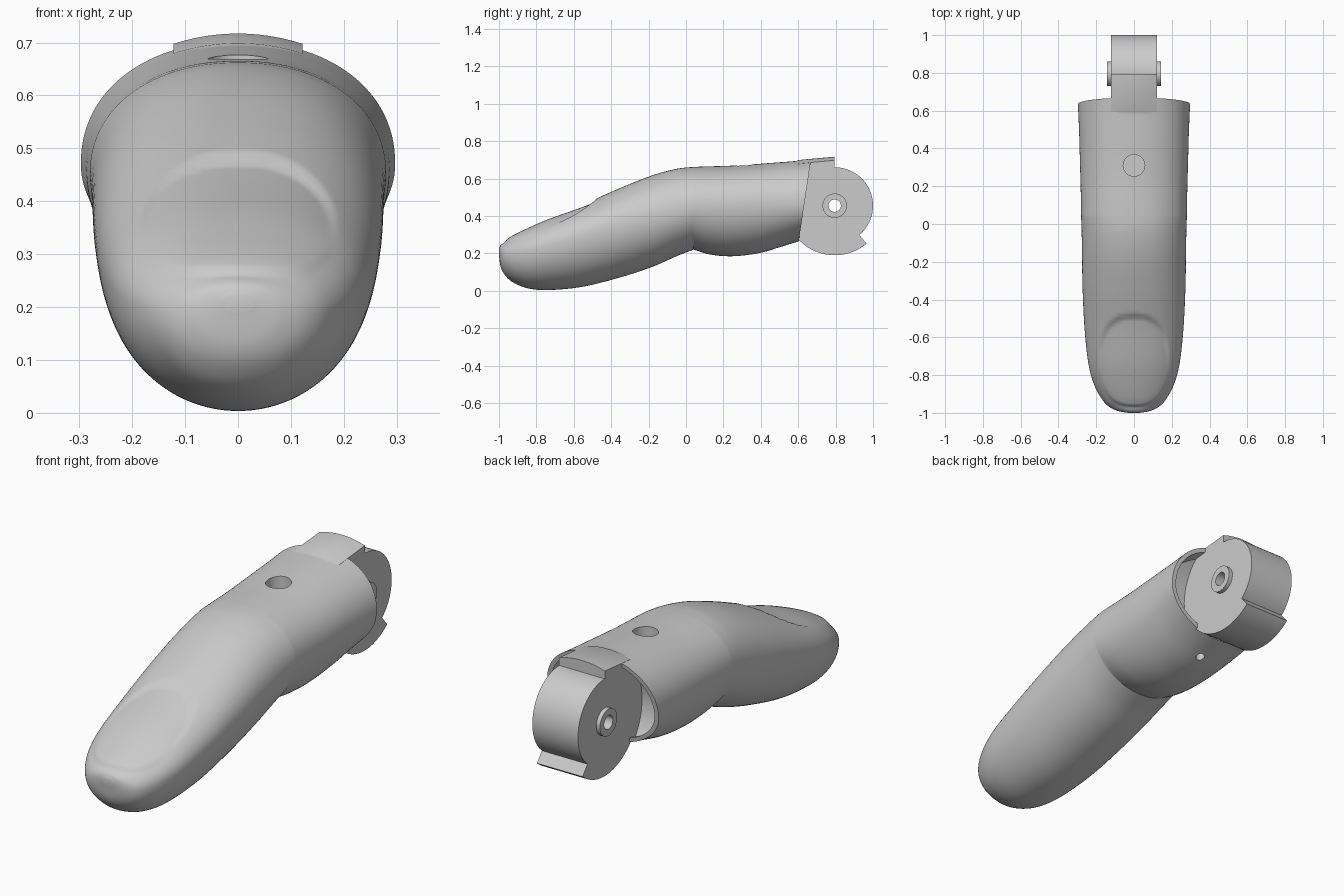
import bpy, bmesh, math

if "Cube" in bpy.data.objects:
    bpy.data.objects.remove(bpy.data.objects["Cube"])

SIDES = 120
HINGE_Y, HINGE_Z = 0.795, 0.455

# Stations along the finger: y, bottom z, top z, half width, z of widest point
TIP = [(-1, .19, .225, .03, .205), (-.99, .125, .245, .085, .19), (-.965, .08, .262, .135, .185),
       (-.92, .042, .292, .175, .195), (-.84, .012, .335, .215, .215), (-.73, .004, .388, .243, .243),
       (-.55, .022, .462, .262, .29), (-.35, .072, .55, .272, .345), (-.18, .128, .617, .275, .39),
       (-.05, .185, .652, .277, .425), (.04, .22, .662, .28, .45)]
BASE = [(.04, .22, .662, .28, .45), (.12, .196, .665, .281, .452), (.22, .185, .668, .283, .455),
        (.32, .188, .674, .286, .46), (.44, .206, .684, .289, .465), (.55, .238, .693, .293, .468),
        (.635, .264, .702, .297, .47)]


def spline(keys, steps):
    """Catmull-Rom samples through the stations."""
    out = []
    for i in range(len(keys) - 1):
        a, b, c, d = keys[max(i - 1, 0)], keys[i], keys[i + 1], keys[min(i + 2, len(keys) - 1)]
        for s in range(steps):
            t = s / steps
            out.append([.5 * (2 * q + (r - p) * t + (2 * p - 5 * q + 4 * r - u) * t * t
                              + (3 * q - p - 3 * r + u) * t ** 3) for p, q, r, u in zip(a, b, c, d)])
    return out + [list(keys[-1])]


def spow(v, e):
    return math.copysign(abs(v) ** e, v)


def nail_offset(x, y):
    """Nail plate: sunk at the cuticle, slightly proud at the free edge."""
    r = (abs(x / .187) ** 2.5 + abs((y + .725) / .247) ** 2.5) ** .4
    m = min(max((1.0 - r) / .08, 0), 1)
    f = (y + .97) / .49
    return m * m * (3 - 2 * m) * (.01 - .027 * f)


def section(st):
    y, bot, top, w, mid = st
    slant = min(max((y - .1) / .5, 0), 1) * .15
    pts = []
    for k in range(SIDES):
        a = 2 * math.pi * k / SIDES
        c, s = math.cos(a), math.sin(a)
        e = 2 / 2.15 if s > 0 else 1.0
        x = w * spow(c, e)
        z = mid + (top - mid if s > 0 else mid - bot) * spow(s, e)
        if s > 0.05:
            z += nail_offset(x, y)
        pts.append((x, y + slant * (z - .48), z))
    return pts


def bridge(name, rings):
    """Skin a list of equal rings into a closed solid."""
    bm = bmesh.new()
    vs = [[bm.verts.new(p) for p in ring] for ring in rings]
    n = len(vs[0])
    for r0, r1 in zip(vs, vs[1:]):
        for k in range(n):
            bm.faces.new((r0[k], r0[(k + 1) % n], r1[(k + 1) % n], r1[k]))
    bm.faces.new(vs[0])
    bm.faces.new(vs[-1])
    bmesh.ops.recalc_face_normals(bm, faces=bm.faces)
    me = bpy.data.meshes.new(name)
    bm.to_mesh(me)
    bm.free()
    ob = bpy.data.objects.new(name, me)
    bpy.context.collection.objects.link(ob)
    return ob


def cylinder(name, r, depth, loc, along_x=True):
    bpy.ops.mesh.primitive_cylinder_add(vertices=64, radius=r, depth=depth, location=loc,
                                        rotation=(0, math.pi / 2 if along_x else 0, 0))
    ob = bpy.context.object
    ob.name = name
    return ob


def combine(target, tool, op):
    """Apply a boolean and discard the tool object."""
    m = target.modifiers.new("bool", 'BOOLEAN')
    m.operation, m.solver, m.object = op, 'EXACT', tool
    bpy.context.view_layer.objects.active = target
    bpy.ops.object.modifier_apply(modifier=m.name)
    bpy.data.objects.remove(tool)


# Fingertip and middle segment, with a crease where they meet
stations = spline(TIP, 12)[:-1] + spline(BASE, 6)
finger = bridge("finger_body", [section(s) for s in stations])

# Socket behind: a round hollow about the hinge, leaving a thin wall
inner = [(y, b + .02, t - .02, w - .022, m) for y, b, t, w, m in BASE[2:]]
inner.append((.8, .30, .70, .285, .47))
lining = bridge("socket_lining", [section(s) for s in spline(inner, 4)])
socket = cylinder("socket_cutter", .285, .7, (0, HINGE_Y, HINGE_Z))
combine(socket, lining, 'INTERSECT')
combine(finger, socket, 'DIFFERENCE')


# Hinge knuckle profile: small arc at the back, larger arc with stop below, stop bar above
def arc(r, a0, a1, n):
    return [(HINGE_Y + r * math.cos(math.radians(a0 + (a1 - a0) * i / n)),
             HINGE_Z + r * math.sin(math.radians(a0 + (a1 - a0) * i / n))) for i in range(n + 1)]


profile = arc(.205, -50, 90, 40) + [(HINGE_Y, .717), (.60, .699), (.5, .64), (.45, .5), (.47, .33), (.57, .285)]
profile += arc(.265, -138, -50, 28)
slices = []
for i in range(13):
    x = -.122 + .244 * i / 12
    slices.append([(x, y, z - 1.3 * x * x if z > .69 else z) for y, z in profile])
knuckle = bridge("hinge_knuckle", slices)
combine(knuckle, cylinder("hinge_boss", .065, .284, (0, HINGE_Y, HINGE_Z)), 'UNION')
combine(finger, knuckle, 'UNION')

# Pin hole, top access hole and small cord hole underneath
combine(finger, cylinder("pin_hole", .033, .6, (0, HINGE_Y, HINGE_Z)), 'DIFFERENCE')
combine(finger, cylinder("top_hole", .057, .45, (0, .31, .625), False), 'DIFFERENCE')
combine(finger, cylinder("cord_hole", .02, .3, (0, .48, .27), False), 'DIFFERENCE')

# Smooth shading with crisp edges
bpy.ops.object.select_all(action='DESELECT')
finger.select_set(True)
bpy.context.view_layer.objects.active = finger
bpy.ops.object.shade_smooth_by_angle(angle=math.radians(30))
